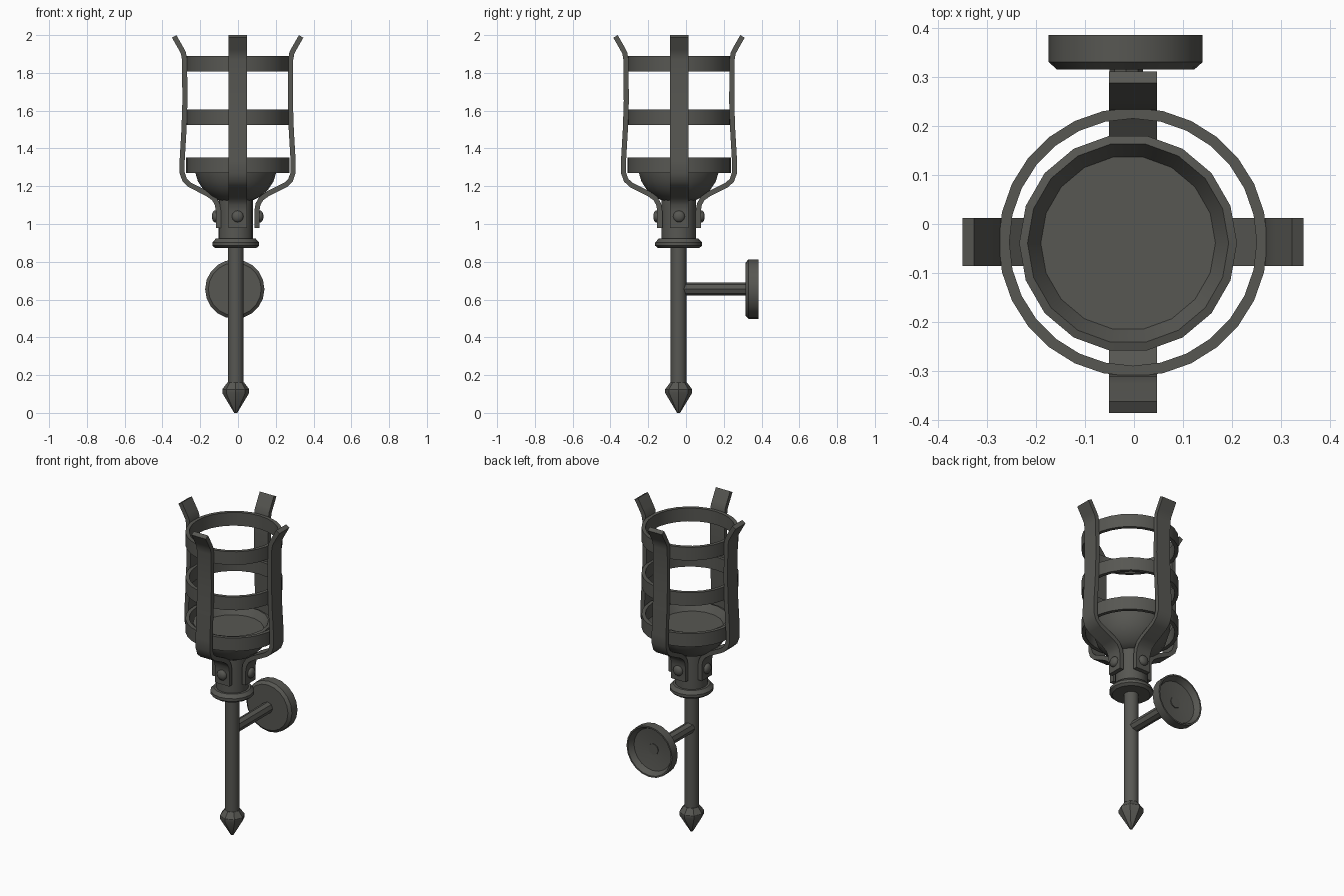
import bpy, bmesh, math
from mathutils import Vector, Matrix

if "Cube" in bpy.data.objects:
    bpy.data.objects.remove(bpy.data.objects["Cube"])

iron = bpy.data.materials.new("dark iron")
iron.diffuse_color = (0.095, 0.095, 0.085, 1)
iron.use_nodes = True
iron.node_tree.nodes["Principled BSDF"].inputs["Base Color"].default_value = iron.diffuse_color
AXIS = Vector((-0.012, -0.039, 0))   # shaft, hub and bowl
CAGE = Vector((-0.002, -0.037, 0))   # straps and rings


def finish(name, bm, matrix, angle=35):
    bmesh.ops.recalc_face_normals(bm, faces=bm.faces)
    bm.transform(matrix)
    me = bpy.data.meshes.new(name)
    bm.to_mesh(me)
    bm.free()
    me.materials.append(iron)
    ob = bpy.data.objects.new(name, me)
    bpy.context.collection.objects.link(ob)
    bpy.ops.object.select_all(action='DESELECT')
    ob.select_set(True)
    bpy.context.view_layer.objects.active = ob
    bpy.ops.object.shade_smooth_by_angle(angle=math.radians(angle))
    return ob


def lathe(name, profile, sides, matrix, closed=False, angle=35):
    """Turn an (r, z) profile round z; open profiles get end caps."""
    bm = bmesh.new()
    loops = []
    for r, z in profile:
        loops.append([bm.verts.new((r * math.cos(2 * math.pi * i / sides),
                                    r * math.sin(2 * math.pi * i / sides), z))
                      for i in range(sides)])
    n = len(loops)
    for a in range(n if closed else n - 1):
        p, q = loops[a], loops[(a + 1) % n]
        for i in range(sides):
            j = (i + 1) % sides
            bm.faces.new((p[i], p[j], q[j], q[i]))
    if not closed:
        bm.faces.new(loops[0])
        bm.faces.new(loops[-1])
    return finish(name, bm, matrix, angle)


at_axis = Matrix.Translation(AXIS)
at_cage = Matrix.Translation(CAGE)

# Pole: pointed finial, shaft, collar and hub
lathe("finial", [(0.008, 0), (0.071, 0.105), (0.071, 0.125), (0.045, 0.16)], 8, at_axis, angle=30)
lathe("shaft", [(0.042, 0.14), (0.042, 0.9)], 12, at_axis)
lathe("collar", [(0.108, 0.872), (0.124, 0.885), (0.124, 0.902), (0.106, 0.922)], 16, at_axis)
lathe("hub", [(0.092, 0.91), (0.092, 1.16)], 16, at_axis)

# Fuel bowl with sunken floor
lathe("bowl", [(0.09, 1.125), (0.13, 1.145), (0.17, 1.18), (0.2, 1.225), (0.215, 1.275),
               (0.222, 1.325), (0.205, 1.33), (0.178, 1.285)], 18, at_axis)

# Three cage rings
for i, z in enumerate((1.27, 1.525, 1.807)):
    lathe(f"cage_ring_{i + 1}", [(0.274, z), (0.274, z + 0.082), (0.252, z + 0.082), (0.252, z)],
          28, at_cage, closed=True)

# Four bent straps with rivets
PATH = [(0.102, 0.98), (0.102, 1.07), (0.108, 1.105), (0.125, 1.135), (0.16, 1.16),
        (0.255, 1.208), (0.28, 1.232), (0.294, 1.272), (0.294, 1.33), (0.284, 1.5),
        (0.279, 1.65), (0.281, 1.87), (0.287, 1.905), (0.300, 1.93), (0.336, 1.993)]


def strap(name, matrix, half_w=0.049, half_t=0.0135):
    bm = bmesh.new()
    pts = [Vector(p) for p in PATH]
    rows = []
    for i, p in enumerate(pts):
        t = (pts[min(i + 1, len(pts) - 1)] - pts[max(i - 1, 0)]).normalized()
        n = Vector((t.y, -t.x)) * half_t
        rows.append([bm.verts.new((q.x, y, q.y)) for q, y in
                     ((p + n, -half_w), (p + n, half_w), (p - n, half_w), (p - n, -half_w))])
    for a, b in zip(rows, rows[1:]):
        for i in range(4):
            j = (i + 1) % 4
            bm.faces.new((a[i], a[j], b[j], b[i]))
    bm.faces.new(rows[0])
    bm.faces.new(rows[-1])
    finish(name, bm, matrix)


for k, side in enumerate(("right", "back", "left", "front")):
    turn = at_cage @ Matrix.Rotation(k * math.pi / 2, 4, 'Z')
    strap(f"strap_{side}", turn)
    out = turn @ Matrix.Translation((0.105, 0, 1.04)) @ Matrix.Rotation(math.pi / 2, 4, 'Y')
    lathe(f"rivet_{side}", [(0.031, 0), (0.031, 0.018), (0.024, 0.026), (0.01, 0.031)], 12, out, angle=50)

# Wall bracket: arm and dished plate, both turned to point along +y
back = Matrix.Rotation(-math.pi / 2, 4, 'X')
lathe("bracket_arm", [(0.034, -0.025), (0.034, 0.345)], 8,
      Matrix.Translation((-0.016, 0, 0.655)) @ back)
lathe("wall_plate", [(0.14, 0.315), (0.157, 0.33), (0.157, 0.385), (0.148, 0.385),
                     (0.13, 0.35), (0.05, 0.34)], 20,
      Matrix.Translation((-0.017, 0, 0.655)) @ back)
